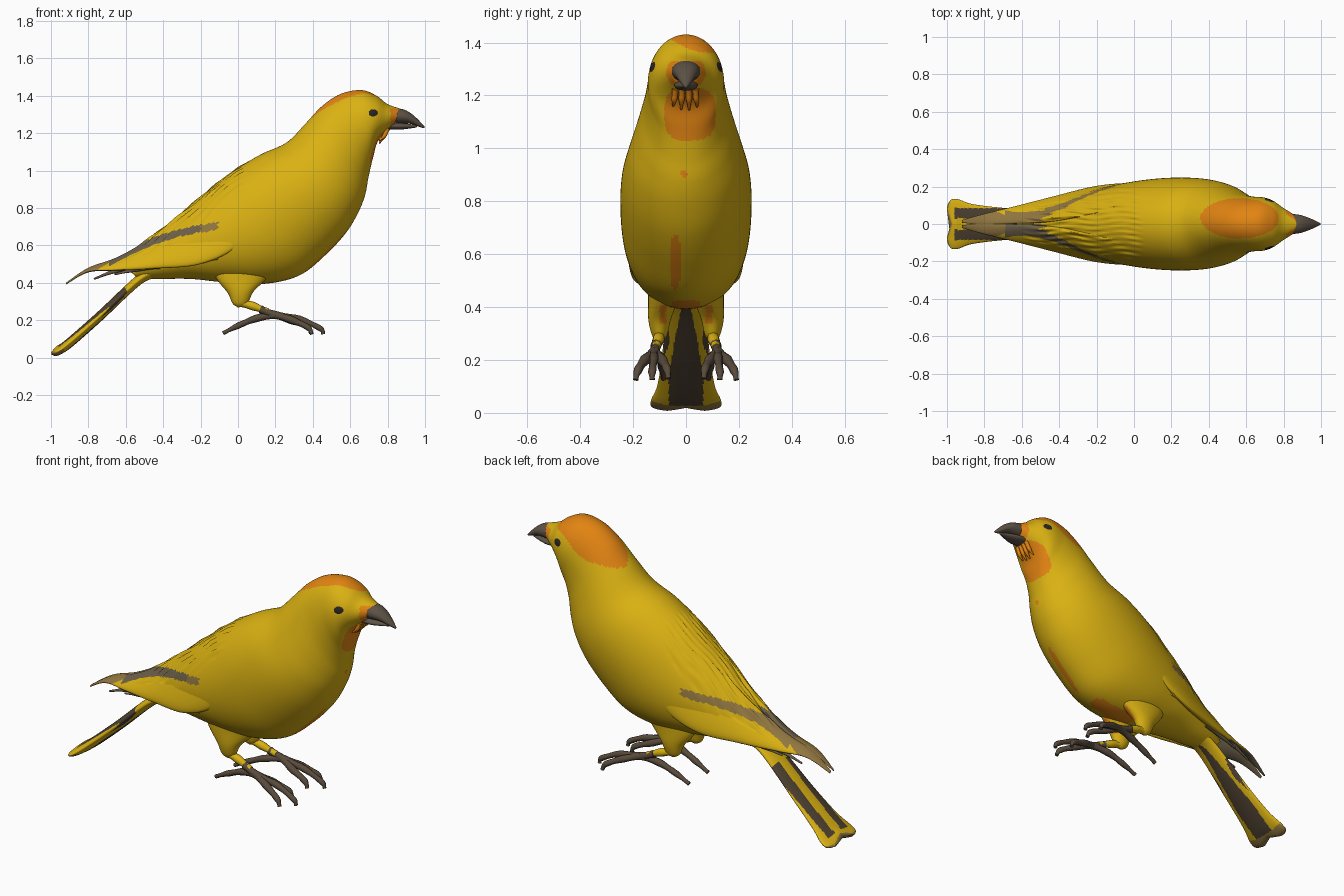
import bpy, bmesh, math
from mathutils import Vector

cube = bpy.data.objects.get("Cube")
if cube:
    bpy.data.objects.remove(cube, do_unlink=True)


def material(name, rgb):
    m = bpy.data.materials.new(name)
    m.use_nodes = True
    m.diffuse_color = (*rgb, 1)
    node = next(n for n in m.node_tree.nodes if n.type == 'BSDF_PRINCIPLED')
    node.inputs["Base Color"].default_value = (*rgb, 1)
    node.inputs["Roughness"].default_value = 0.8
    return m


YELLOW = material("yellow plumage", (0.70, 0.44, 0.006))
ORANGE = material("orange plumage", (0.76, 0.23, 0.006))
TAN = material("tan feather", (0.28, 0.18, 0.05))
GREY = material("grey brown feather", (0.15, 0.115, 0.065))
DARK = material("dark tail feather", (0.075, 0.052, 0.03))
HORN = material("beak horn", (0.11, 0.085, 0.06))
LEG = material("leg brown", (0.10, 0.07, 0.045))
EYE = material("eye black", (0.022, 0.018, 0.015))


def finish(name, mesh, mats, rule=None, mirror=False):
    """Link a mesh, colour faces by rule, smooth it and mirror it across y."""
    for m in mats:
        mesh.materials.append(m)
    for p in mesh.polygons:
        p.use_smooth = True
        if rule:
            p.material_index = rule(p.center, p.normal)
    ob = bpy.data.objects.new(name, mesh)
    bpy.context.collection.objects.link(ob)
    if mirror:
        mod = ob.modifiers.new("mirror", 'MIRROR')
        mod.use_axis = (False, True, False)
        mod.use_mirror_merge = False
    return ob


def spline(keys, steps):
    """Smoothly interpolate rows of numbers."""
    rows = []
    for i in range(len(keys) - 1):
        a, b = keys[max(i - 1, 0)], keys[i]
        c, d = keys[i + 1], keys[min(i + 2, len(keys) - 1)]
        for s in range(steps):
            t = s / steps
            rows.append([q + t * (r - p) / 2 + t * t * (p - 2.5 * q + 2 * r - w / 2)
                         + t ** 3 * (1.5 * q - 1.5 * r + (w - p) / 2)
                         for p, q, r, w in zip(a, b, c, d)])
    return rows + [list(keys[-1])]


def loft(name, keys, mats, rule=None, mirror=False, sides=32, steps=8, shape=None, side=1):
    """Skin ellipses; key = upper x, z, lower x, z, half width, upper y, lower y."""
    bm = bmesh.new()
    rings = []
    for tx, tz, bx, bz, hw, ty, by in spline([tuple(k) + (0,) * (7 - len(k)) for k in keys], steps):
        top, low = Vector((tx, ty * side, tz)), Vector((bx, by * side, bz))
        ring = []
        for j in range(sides):
            a = math.tau * j / sides
            co = (top + low) / 2 + (top - low) / 2 * math.cos(a) + Vector((0, hw * math.sin(a), 0))
            ring.append(bm.verts.new(shape(co, math.cos(a)) if shape else co))
        rings.append(ring)
    for r, q in zip(rings, rings[1:]):
        for j in range(sides):
            k = (j + 1) % sides
            bm.faces.new((r[j], r[k], q[k], q[j]))
    bm.faces.new(rings[0])
    bm.faces.new(rings[-1])
    bmesh.ops.recalc_face_normals(bm, faces=bm.faces)
    mesh = bpy.data.meshes.new(name)
    bm.to_mesh(mesh)
    bm.free()
    return finish(name, mesh, mats, rule, mirror)


def tube(name, paths, radius, mat, mirror=True, taper=0.45):
    """Round tapering strands through a few points, turned into a mesh."""
    cu = bpy.data.curves.new(name, 'CURVE')
    cu.dimensions = '3D'
    cu.bevel_depth, cu.bevel_resolution, cu.use_fill_caps = radius, 2, True
    for path in paths:
        rows = spline(path, 5)
        sp = cu.splines.new('POLY')
        sp.points.add(len(rows) - 1)
        for i, (pt, row) in enumerate(zip(sp.points, rows)):
            pt.co = (*row, 1)
            knuckle = 0.08 * math.cos(math.tau * i / 5)
            pt.radius = 1 + knuckle - (1 - taper) * (i / (len(rows) - 1)) ** 2
    tmp = bpy.data.objects.new(name + "_path", cu)
    mesh = bpy.data.meshes.new_from_object(tmp)
    bpy.data.objects.remove(tmp, do_unlink=True)
    mesh.materials.clear()
    return finish(name, mesh, [mat], None, mirror)


def ball(name, centre, size, mat, turn):
    bm = bmesh.new()
    bmesh.ops.create_uvsphere(bm, u_segments=24, v_segments=16, radius=1)
    mesh = bpy.data.meshes.new(name)
    bm.to_mesh(mesh)
    bm.free()
    ob = finish(name, mesh, [mat])
    ob.location, ob.scale, ob.rotation_euler = centre, size, (0, 0, turn)


# Feather ridges along the back
def ridges(co, up):
    fade = min(max((0.05 - co.x) / 0.04, 0), 1) * min(max((co.x + 0.6) / 0.1, 0), 1)
    if up > 0.2 and abs(co.y) < 0.18 and fade > 0:
        wave = math.sin(co.y * 215 + 1.5 * math.sin(co.x * 22))
        co.z += 0.008 * fade * wave * (0.6 + 0.4 * math.sin(co.x * 45 + co.y * 60))
    return co


# Wing stripe height: it curves down towards the wing tip
def above_stripe(c):
    u = -0.12 - c.x
    return c.z - (0.70 - 0.10 * u - 0.42 * u * u)


def stripe_colour(c):
    return 3 if c.y < 0 and c.x < -0.2 else 2


PLUMAGE = [YELLOW, ORANGE, TAN, GREY]


# Body with head
def body_colour(c, n):
    crown = c.z > 1.2 and ((c.x - 0.565) / 0.21) ** 2 + ((c.y - 0.03) / 0.108) ** 2 < 1
    throat = c.x > 0.66 and (abs(c.y - 0.015) / 0.097) ** 3 + (abs(c.z - 1.13) / 0.1) ** 3 < 1
    lores = c.x > 0.815 and c.z < 1.33
    stripe = c.x > 0.3 and (c.y + 0.04) ** 2 / 0.0005 + (c.z - 0.57) ** 2 / 0.011 < 1 and n.z < 0
    spot = c.x > 0.5 and (c.y + 0.008) ** 2 + (c.z - 0.905) ** 2 < 0.00016
    vent = c.z < 0.425 and abs(c.y) < 0.055 and 0.02 < c.x < 0.3
    if crown or throat or lores or stripe or spot or vent:
        return 1
    if -0.55 < c.x < -0.11 and abs(c.y) > 0.09 and abs(above_stripe(c)) < 0.02:
        return stripe_colour(c)
    return 0


loft("body", [
    (0.87, 1.33, 0.83, 1.235, 0.052), (0.80, 1.355, 0.785, 1.20, 0.09),
    (0.74, 1.40, 0.745, 1.15, 0.125), (0.66, 1.43, 0.725, 1.08, 0.142),
    (0.55, 1.41, 0.71, 1.02, 0.147), (0.45, 1.345, 0.695, 0.95, 0.16),
    (0.36, 1.25, 0.68, 0.87, 0.187), (0.26, 1.15, 0.645, 0.78, 0.22),
    (0.12, 1.085, 0.58, 0.67, 0.243), (-0.02, 1.0, 0.47, 0.55, 0.248),
    (-0.15, 0.90, 0.33, 0.44, 0.238), (-0.28, 0.79, 0.15, 0.395, 0.212),
    (-0.38, 0.70, -0.05, 0.40, 0.175), (-0.47, 0.62, -0.25, 0.42, 0.135),
    (-0.55, 0.54, -0.42, 0.42, 0.09), (-0.60, 0.48, -0.53, 0.42, 0.05)],
    PLUMAGE, body_colour, sides=160, steps=9, shape=ridges)


# Folded wings, meeting over the rump
def wing_colour(c, n):
    high = above_stripe(c)
    if n.z < -0.4 and c.x < -0.6:
        return 3
    if c.x < -0.80:
        return 2
    if abs(high) < 0.02 and -0.69 < c.x < -0.11:
        return stripe_colour(c)
    return 2 if high > 0 and c.x < -0.53 - 0.15 * abs(c.y) else 0


for side, label in ((-1, "near"), (1, "far")):
    loft(label + "_wing", [
        (0.10, 0.99, 0.12, 0.80, 0.015, 0.13, 0.21), (-0.10, 0.91, 0.0, 0.60, 0.04, 0.085, 0.208),
        (-0.30, 0.77, -0.20, 0.50, 0.044, 0.045, 0.19), (-0.50, 0.62, -0.45, 0.475, 0.04, 0.02, 0.128),
        (-0.65, 0.535, -0.65, 0.465, 0.03, 0.012, 0.08), (-0.80, 0.48, -0.80, 0.455, 0.024, 0.008, 0.042),
        (-0.92, 0.40, -0.92, 0.39, 0.006, 0.01, 0.018)],
        PLUMAGE, wing_colour, sides=120, steps=16, shape=ridges, side=side)

# Loose feathers below each wing
tube("wing_feather_tips", [
    [(-0.48, 0.09, 0.50), (-0.65, 0.07, 0.465), (-0.77, 0.055, 0.42)],
    [(-0.42, 0.11, 0.49), (-0.55, 0.09, 0.47), (-0.66, 0.075, 0.445)]], 0.014, GREY, taper=0.25)
tube("wing_edge_feathers", [
    [(0.04 - 0.05 * i, 0.212 - 0.006 * i, 0.64 - 0.035 * i), (-0.08 - 0.06 * i, 0.204 - 0.01 * i, 0.60 - 0.03 * i),
     (-0.24 - 0.07 * i, 0.178 - 0.014 * i, 0.54 - 0.02 * i)] for i in range(4)], 0.011, YELLOW, taper=0.3)


# Tail with a shallow notch
def notch(co, up):
    if co.x < -0.9:
        pull = (co.x + 0.9) * -0.2 * max(0, 1 - abs(co.y) / 0.07)
        co.x += pull
        co.z += pull
    return co


def tail_colour(c, n):
    if n.x + n.z < 0:
        if c.x < -0.93:
            return 2
        return 1 if abs(c.y) < min(0.016 + 0.17 * (-0.5 - c.x), 0.065) else 0
    return 1 if -0.96 < c.x < -0.60 and 0.03 < abs(c.y) < 0.085 else 0


loft("tail", [
    (-0.40, 0.53, -0.42, 0.43, 0.07), (-0.54, 0.44, -0.52, 0.39, 0.072),
    (-0.75, 0.245, -0.725, 0.20, 0.09), (-0.88, 0.13, -0.86, 0.08, 0.108),
    (-0.95, 0.07, -0.93, 0.025, 0.132), (-0.985, 0.045, -0.97, 0.005, 0.13),
    (-1.0, 0.03, -0.995, 0.012, 0.10)],
    [YELLOW, DARK, TAN], tail_colour, sides=96, steps=12, shape=notch)

# Beak
loft("upper_beak", [
    (0.855, 1.333, 0.84, 1.25, 0.054), (0.895, 1.323, 0.885, 1.252, 0.048), (0.935, 1.298, 0.92, 1.25, 0.036),
    (0.975, 1.26, 0.965, 1.235, 0.018), (1.0, 1.232, 0.992, 1.226, 0.003)], [HORN])
loft("lower_beak", [
    (0.81, 1.26, 0.79, 1.22, 0.045), (0.86, 1.255, 0.85, 1.218, 0.042),
    (0.91, 1.25, 0.90, 1.222, 0.028), (0.96, 1.24, 0.955, 1.23, 0.006)], [HORN])
tube("throat_feathers", [
    [(0.80, y, 1.225), (0.782, y * 1.1, 1.185), (0.755, y * 1.2, 1.14 + abs(y) / 2)]
    for y in (-0.04, -0.015, 0.01, 0.035)], 0.013, ORANGE, mirror=False, taper=0.2)

# Eyes
for side, label in ((-1, "near"), (1, "far")):
    ball(label + "_eye", (0.725, side * 0.113, 1.30), (0.036, 0.018, 0.029), EYE, -0.5 * side)


# Legs and feet
def thigh_colour(c, n):
    return 1 if n.x > 0.55 and 0.34 < c.z < 0.41 and c.y < 0.10 else 0


loft("thighs", [
    (-0.16, 0.55, 0.24, 0.55, 0.06, 0.085, 0.085), (-0.12, 0.43, 0.16, 0.43, 0.055, 0.092, 0.085),
    (-0.055, 0.345, 0.085, 0.355, 0.042, 0.10, 0.10), (-0.03, 0.29, 0.055, 0.295, 0.028, 0.10, 0.10),
    (0.0, 0.268, 0.03, 0.272, 0.01, 0.10, 0.10)], [YELLOW, ORANGE], thigh_colour, mirror=True)
tube("shins", [[(0.01, 0.10, 0.295), (0.08, 0.105, 0.275), (0.16, 0.115, 0.245)]], 0.023, YELLOW, taper=0.7)
hub = (0.20, 0.12, 0.228)
tube("feet", [
    [(0.12, 0.112, 0.258), hub, (0.33, 0.122, 0.205), (0.44, 0.128, 0.155), (0.455, 0.128, 0.125)],
    [hub, (0.29, 0.155, 0.20), (0.375, 0.182, 0.16), (0.395, 0.19, 0.125)],
    [hub, (0.28, 0.09, 0.20), (0.37, 0.072, 0.165), (0.39, 0.067, 0.13)],
    [hub, (0.10, 0.10, 0.21), (0.0, 0.09, 0.17), (-0.08, 0.085, 0.13)]], 0.02, LEG)
